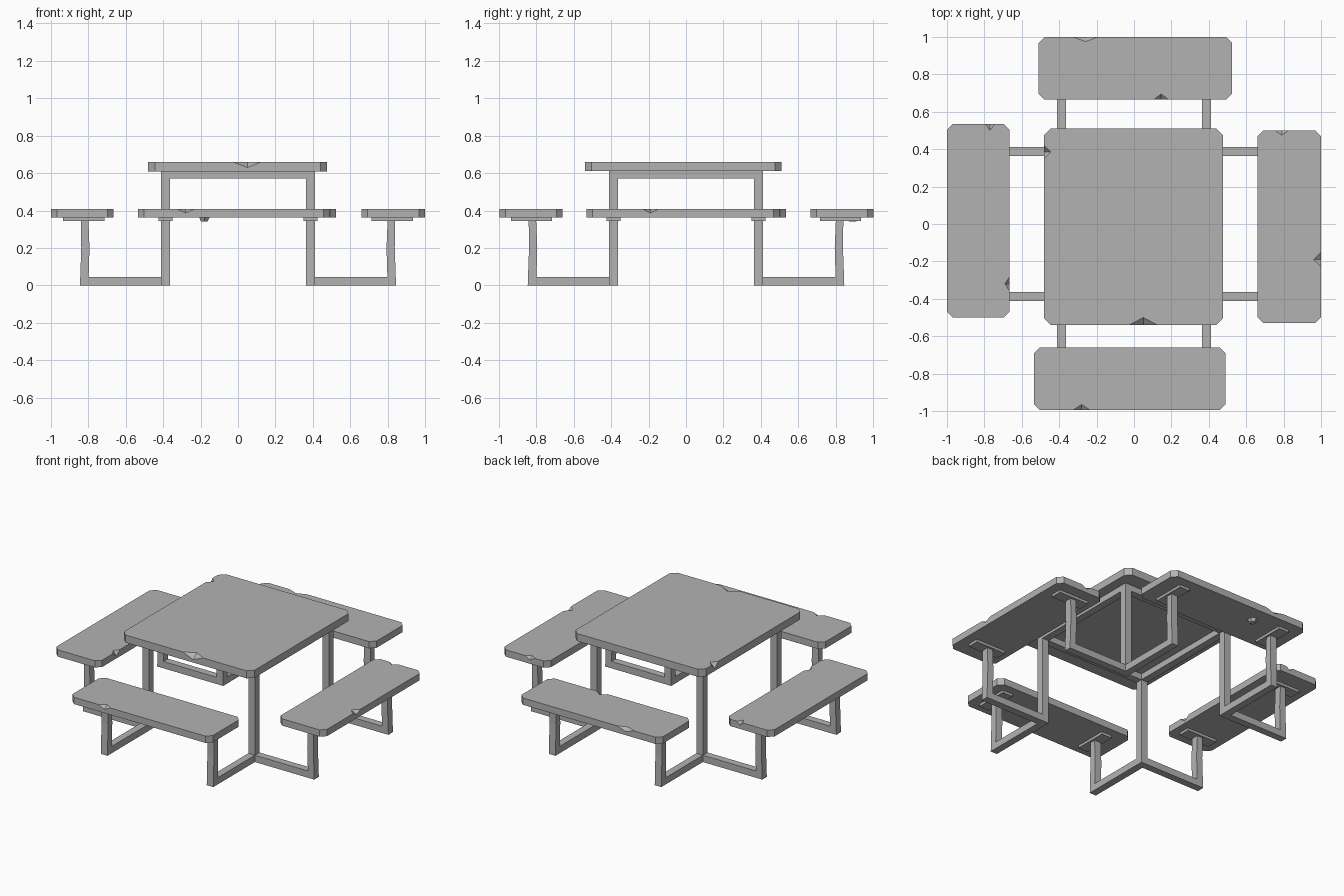
import bpy
import bmesh
from mathutils import Vector, Matrix

if "Cube" in bpy.data.objects:
    bpy.data.objects.remove(bpy.data.objects["Cube"], do_unlink=True)

grey = bpy.data.materials.new("weathered grey")
grey.use_nodes = True
colour = (0.45, 0.45, 0.45, 1)
grey.diffuse_color = colour
grey.node_tree.nodes["Principled BSDF"].inputs["Base Color"].default_value = colour


def finish(name, bm):
    bmesh.ops.recalc_face_normals(bm, faces=bm.faces)
    mesh = bpy.data.meshes.new(name)
    bm.to_mesh(mesh)
    bm.free()
    mesh.materials.append(grey)
    obj = bpy.data.objects.new(name, mesh)
    bpy.context.collection.objects.link(obj)
    return obj


def box(name, lo, hi):
    lo, hi = Vector(lo), Vector(hi)
    bm = bmesh.new()
    bmesh.ops.create_cube(bm, size=1)
    for v in bm.verts:
        v.co = (lo + hi) / 2 + v.co * (hi - lo)
    return finish(name, bm)


def slab(name, x0, x1, y0, y1, z0, z1, cut, chips):
    """Board with cut corners; chips = {side: (position, half width, depth, drop)}."""
    bm = bmesh.new()
    sides = {
        "front": ((x0 + cut, y0), (x1 - cut, y0), (0, 1)),
        "left": ((x1, y0 + cut), (x1, y1 - cut), (-1, 0)),
        "back": ((x1 - cut, y1), (x0 + cut, y1), (0, -1)),
        "right": ((x0, y1 - cut), (x0, y0 + cut), (1, 0)),
    }
    top, bottom, walls = [], [], []
    for side, (start, end, inward) in sides.items():
        s, e, inward = Vector((*start, z1)), Vector((*end, z1)), Vector((*inward, 0))
        edge = [bm.verts.new(s), bm.verts.new(e)]
        upper, rim = list(edge), list(edge)
        if side in chips:
            pos, half, depth, drop = chips[side]
            along = (e - s).normalized()
            mid = s + along * (Vector((pos, pos, 0)) - s).dot(along * 1)
            if along.x:
                mid = Vector((pos, s.y, z1))
            else:
                mid = Vector((s.x, pos, z1))
            a, b = (bm.verts.new(mid + along * k * half) for k in (-1, 1))
            inner = bm.verts.new(mid + inward * depth)
            low = bm.verts.new(mid - Vector((0, 0, drop)))
            bm.faces.new((a, low, inner))
            bm.faces.new((low, b, inner))
            upper[1:1] = [a, inner, b]
            rim[1:1] = [a, low, b]
        base = [bm.verts.new((*p.co.xy, z0)) for p in edge]
        bm.faces.new(rim + base[::-1])
        walls.append((edge, base))
        top += upper
        bottom += base
    # corner facets
    for (edge, base), (edge2, base2) in zip(walls, walls[1:] + walls[:1]):
        bm.faces.new((edge[1], base[1], base2[0], edge2[0]))
    bm.faces.new(top)
    bm.faces.new(bottom[::-1])
    return finish(name, bm)


# Boards
slab("table_top", -0.48, 0.475, -0.54, 0.51, 0.61, 0.66, 0.035,
     {"front": (0.05, 0.075, 0.04, 0.03), "right": (0.385, 0.035, 0.035, 0.035)})
SEAT = (0.362, 0.407, 0.032)
slab("front_bench", -0.535, 0.49, -0.995, -0.66, *SEAT,
     {"front": (-0.28, 0.045, 0.03, 0.02)})
slab("back_bench", -0.51, 0.525, 0.665, 1.0, *SEAT,
     {"front": (0.145, 0.04, 0.03, 0.025), "back": (-0.26, 0.065, 0.025, 0.02)})
slab("right_bench", -1.0, -0.665, -0.5, 0.535, *SEAT,
     {"left": (-0.32, 0.04, 0.025, 0.03), "back": (-0.77, 0.025, 0.035, 0.02)})
slab("left_bench", 0.66, 1.0, -0.53, 0.50, *SEAT,
     {"left": (-0.19, 0.04, 0.04, 0.02), "back": (0.79, 0.035, 0.025, 0.02)})

# Posts and the frame under the table top
P, H = 0.387, 0.024
for sx, xname in ((-1, "right"), (1, "left")):
    for sy, yname in ((-1, "front"), (1, "back")):
        x, y = sx * P, sy * P
        box(f"post_{yname}_{xname}", (x - H, y - H, 0), (x + H, y + H, 0.61))
for s, xname, yname in ((-1, "right", "front"), (1, "left", "back")):
    c = s * P
    box(f"top_rail_{yname}", (H - P, c - H, 0.57), (P - H, c + H, 0.61))
    box(f"top_rail_{xname}", (c - H, H - P, 0.57), (c + H, P - H, 0.61))


# Bench supports: floor rail, slightly bent upright and mounting plate
def upright(name, y):
    bm = bmesh.new()
    rings = []
    for z, inner, outer in ((0, 0.80, 0.845), (0.2, 0.794, 0.838), (0.35, 0.80, 0.84)):
        rings.append([bm.verts.new(p) for p in (
            (inner, y - H, z), (outer, y - H, z), (outer, y + H, z), (inner, y + H, z))])
    for r, q in zip(rings, rings[1:]):
        for i in range(4):
            j = (i + 1) % 4
            bm.faces.new((r[i], r[j], q[j], q[i]))
    bm.faces.new(rings[0][::-1])
    bm.faces.new(rings[-1])
    return finish(name, bm)


for turn, side in enumerate(("left", "back", "right", "front")):
    spin = Matrix.Rotation(turn * 1.5707963, 4, "Z")
    for n, y in enumerate((-P, P), 1):
        parts = (
            box(f"{side}_floor_rail_{n}", (P + H, y - H, 0), (0.80, y + H, 0.045)),
            upright(f"{side}_bench_upright_{n}", y),
            box(f"{side}_bench_plate_{n}", (0.715, y - 0.038, 0.345), (0.935, y + 0.038, 0.362)),
        )
        for part in parts:
            part.data.transform(spin)

# Small lump stuck under the back bench
bm = bmesh.new()
bmesh.ops.create_cone(bm, segments=6, radius1=0.02, radius2=0.032, depth=0.022,
                      cap_ends=True, matrix=Matrix.Translation((-0.18, 0.89, 0.352)))
finish("underside_lump", bm)
